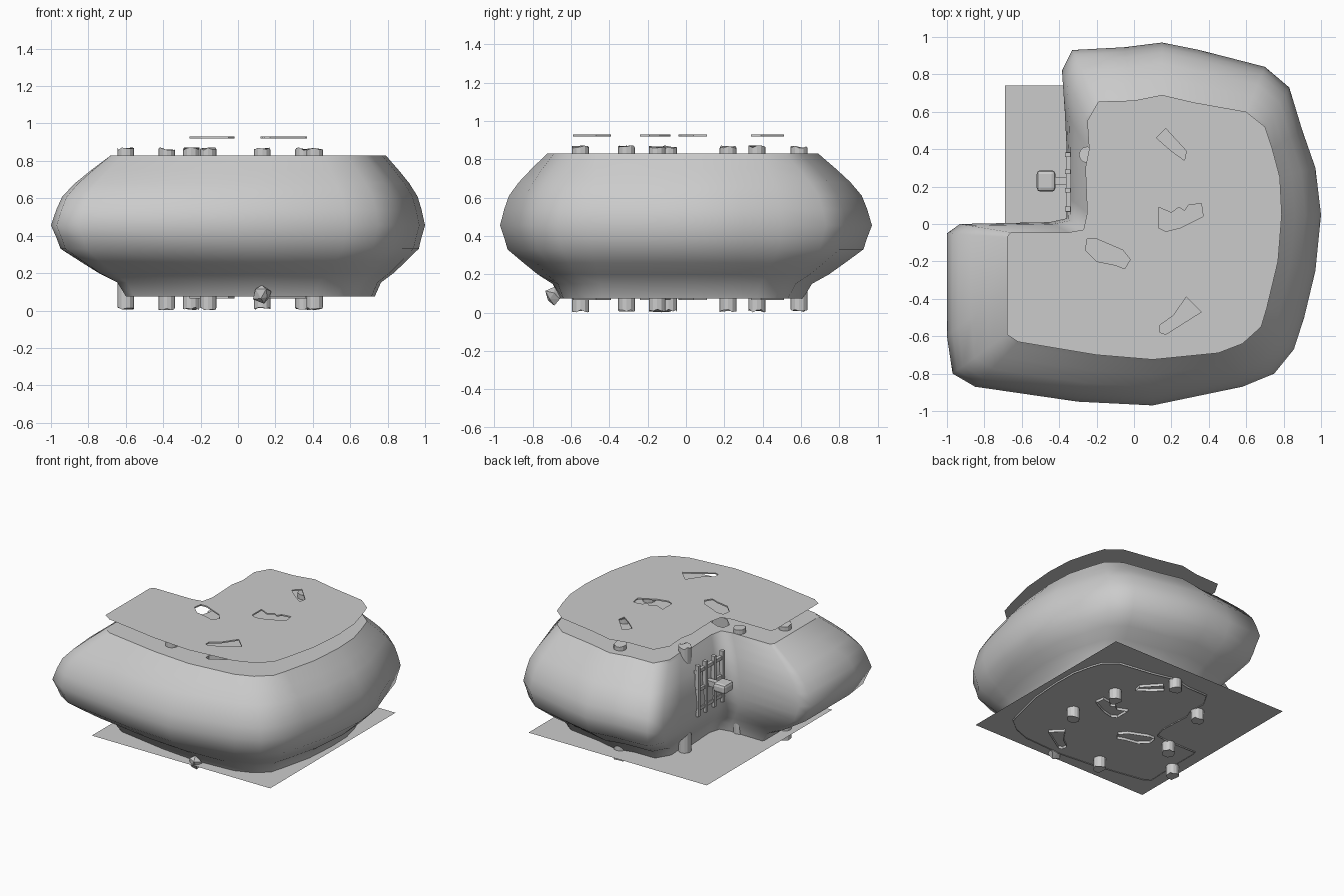
import bpy, bmesh, math, random
from mathutils import Vector

if "Cube" in bpy.data.objects:
    bpy.data.objects.remove(bpy.data.objects["Cube"])
random.seed(4)

# L-shaped plan: inner x, inner y, outer x, outer y per station
PLAN = [(-.25, .55, -.385, .82), (-.19, .655, -.33, .93), (0, .66, -.05, .945), (.15, .69, .15, .97),
        (.32, .65, .35, .93), (.6, .6, .7, .84), (.7, .52, .83, .73),
        (.74, .4, .9, .5), (.78, .25, .97, .3), (.79, .05, 1, .05), (.77, -.2, .97, -.25),
        (.71, -.45, .91, -.5), (.68, -.55, .855, -.67), (.58, -.64, .75, -.8), (.45, -.69, .58, -.87),
        (.1, -.725, .1, -.97), (-.2, -.7, -.3, -.95), (-.62, -.63, -.85, -.87), (-.68, -.59, -.97, -.8),
        (-.68, -.35, -1, -.6), (-.68, -.07, -1, -.05), (-.66, -.045, -.93, 0), (-.35, -.045, -.45, .01),
        (-.27, -.03, -.36, .03), (-.25, .06, -.36, .15), (-.26, .3, -.36, .4), (-.24, .4, -.37, .6)]
INNER = [(a, b) for a, b, c, d in PLAN]
# Bulge of the wall by height: z, blend from inner to outer plan
BULGE = [(.075, -.28), (.15, -.12), (.2, .2), (.26, .5), (.33, .84), (.39, .91), (.455, 1),
         (.54, .91), (.61, .81), (.68, .6), (.75, .33), (.81, .08), (.83, 0)]
HOLES = [[(.12, .46), (.17, .51), (.28, .39), (.27, .34), (.2, .39)],
         [(.13, .09), (.2, .06), (.24, .09), (.27, .07), (.29, .1), (.36, .11), (.37, .04), (.25, -.02),
          (.17, -.04), (.13, -.02)],
         [(-.25, -.08), (-.2, -.08), (-.06, -.14), (-.02, -.19), (-.05, -.24), (-.1, -.22), (-.2, -.2), (-.26, -.14)],
         [(.14, -.54), (.21, -.49), (.28, -.39), (.36, -.47), (.17, -.59), (.14, -.58)]]


def finish(bm, name, smooth=False):
    me = bpy.data.meshes.new(name)
    bmesh.ops.recalc_face_normals(bm, faces=bm.faces[:])
    bm.to_mesh(me)
    bm.free()
    ob = bpy.data.objects.new(name, me)
    bpy.context.collection.objects.link(ob)
    if smooth:
        for p in me.polygons:
            p.use_smooth = True
    return ob


def loft(bm, rings):
    rows = [[bm.verts.new(p) for p in r] for r in rings]
    for a, b in zip(rows, rows[1:]):
        n = len(a)
        for i in range(n):
            bm.faces.new((a[i], a[(i + 1) % n], b[(i + 1) % n], b[i]))


def sheet(name, z, lip):
    # flat sheet with holes, each hole having a short hanging lip
    bm = bmesh.new()
    edges = []
    for loop in [INNER] + HOLES:
        vs = [bm.verts.new((x, y, z)) for x, y in loop]
        edges += [bm.edges.new((vs[i], vs[(i + 1) % len(vs)])) for i in range(len(vs))]
    bmesh.ops.triangle_fill(bm, edges=edges, use_beauty=True, normal=Vector((0, 0, 1)))
    for loop in HOLES:
        loft(bm, [[(x, y, z) for x, y in loop], [(x, y, z - lip) for x, y in loop]])
    finish(bm, name)


def box(name, centre, size, bevel=0):
    bm = bmesh.new()
    bmesh.ops.create_cube(bm, size=1)
    for v in bm.verts:
        v.co = Vector(centre) + Vector([c * s for c, s in zip(v.co, size)])
    if bevel:
        bmesh.ops.bevel(bm, geom=bm.edges[:], offset=bevel, segments=2, affect='EDGES', profile=.5)
    finish(bm, name)


# Bulging outer wall
bm = bmesh.new()
loft(bm, [[(a + (c - a) * t, b + (d - b) * t, z) for a, b, c, d in PLAN] for z, t in BULGE])
finish(bm, "bulging_wall", True)

# Wall cap and floating roof sheet
sheet("wall_cap", .83, .01)
sheet("roof_sheet", .93, .01)

# Square floor
bm = bmesh.new()
vs = [bm.verts.new(p) for p in ((-.69, -.735, .085), (.78, -.735, .085), (.78, .74, .085), (-.69, .74, .085))]
bm.faces.new(vs)
finish(bm, "floor")

# Inner column walls under the holes
for i, h in enumerate(HOLES):
    bm = bmesh.new()
    loft(bm, [[(x, y, z) for x, y in h] for z in (.065, .83)])
    finish(bm, f"inner_column_{i}")

# Round posts with broken ends
for i, (x, y) in enumerate([(.35, .22), (.13, .59), (.41, -.15), (-.25, .37), (-.38, -.09), (-.16, -.55), (-.6, -.31)]):
    bm = bmesh.new()
    bmesh.ops.create_cone(bm, cap_ends=True, segments=12, radius1=.044, radius2=.044, depth=.855)
    for v in bm.verts:
        v.co += Vector((x, y, .437 + random.uniform(-.008, .008)))
    finish(bm, f"post_{i}")

# Small rock poking through the lower front wall
bm = bmesh.new()
bmesh.ops.create_icosphere(bm, subdivisions=1, radius=.045)
for v in bm.verts:
    v.co += Vector((.13, -.69, .09)) + Vector([random.uniform(-.01, .01) for _ in range(3)])
finish(bm, "small_rock")

# Barred hatch in the notch
for i, y in enumerate((.08, .18, .28, .37)):
    box(f"hatch_bar_{i}", (-.355, y, .56), (.03, .025, .38))
for i, z in enumerate((.42, .56, .7)):
    box(f"hatch_rail_{i}", (-.35, .225, z), (.025, .32, .025))
# Handle
box("handle_neck", (-.385, .23, .57), (.09, .04, .04))
box("handle_knob", (-.47, .23, .57), (.1, .115, .07), .02)
